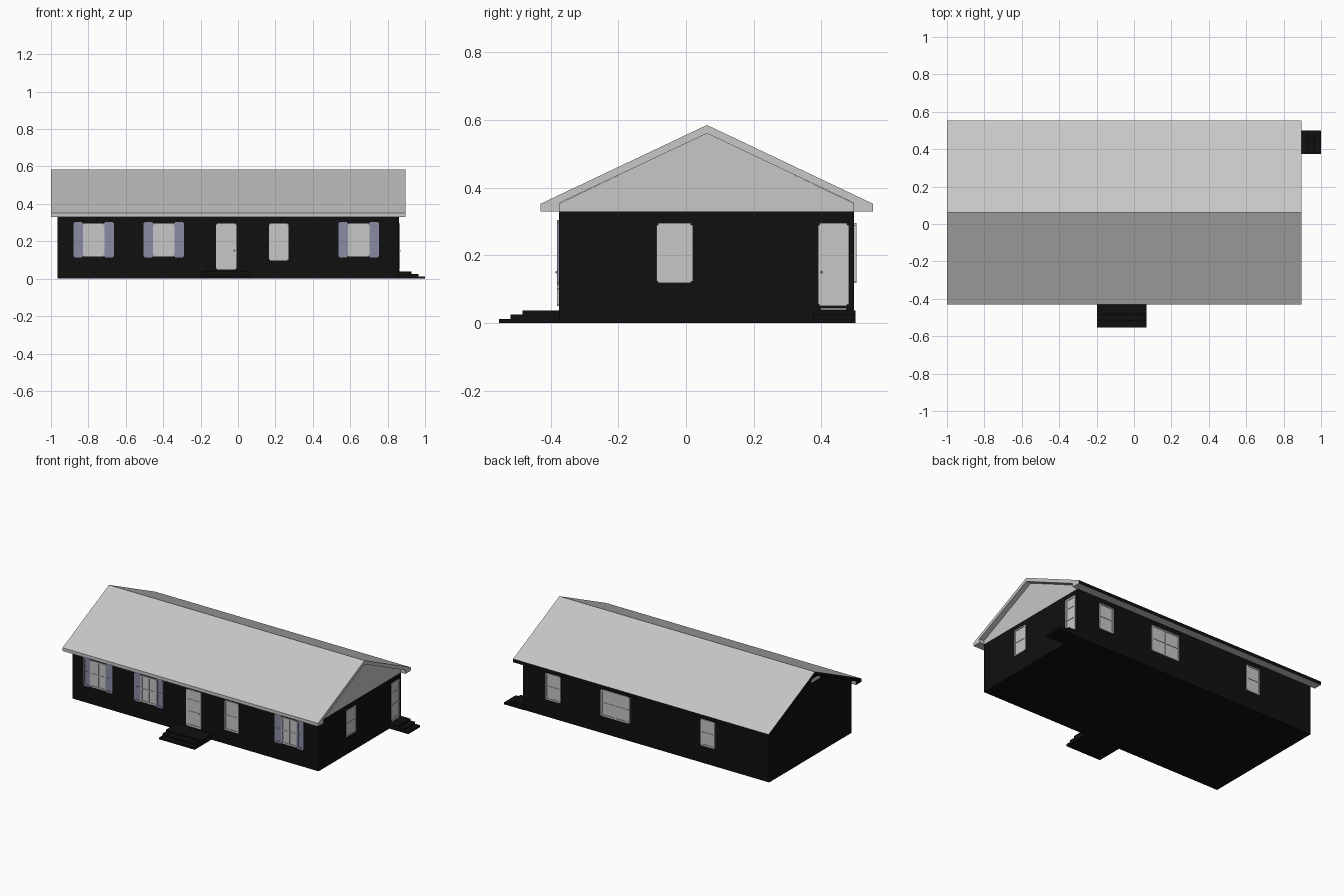
import bpy, bmesh
from mathutils import Vector

cube = bpy.data.objects.get("Cube")
if cube:
    bpy.data.objects.remove(cube, do_unlink=True)


def material(name, rgb):
    m = bpy.data.materials.new(name)
    m.use_nodes = True
    m.diffuse_color = (*rgb, 1)
    m.node_tree.nodes["Principled BSDF"].inputs["Base Color"].default_value = (*rgb, 1)
    return m


GREY = material("light grey", (0.57, 0.57, 0.57))
BLACK = material("near black", (0.005, 0.005, 0.005))
BLUE = material("slate blue", (0.25, 0.26, 0.37))

X0, X1, Y0, Y1 = -0.965, 0.86, -0.375, 0.497
EAVE, RIDGE_Y = 0.33, 0.062


def finish(name, bm, *mats):
    bmesh.ops.recalc_face_normals(bm, faces=bm.faces)
    mesh = bpy.data.meshes.new(name)
    bm.to_mesh(mesh)
    bm.free()
    for m in mats:
        mesh.materials.append(m)
    ob = bpy.data.objects.new(name, mesh)
    bpy.context.collection.objects.link(ob)
    return ob


def add_box(bm, lo, hi):
    verts = bmesh.ops.create_cube(bm, size=1)["verts"]
    lo, hi = Vector(lo), Vector(hi)
    for v in verts:
        v.co = (lo + hi) / 2 + v.co * (hi - lo)


def prism(name, profile, xa, xb, *mats, rule=None):
    """Extrude a y-z profile along x; rule picks the material per face."""
    bm = bmesh.new()
    face = bm.faces.new([bm.verts.new((xa, y, z)) for y, z in profile])
    new = bmesh.ops.extrude_face_region(bm, geom=[face])["geom"]
    for v in new:
        if isinstance(v, bmesh.types.BMVert):
            v.co.x = xb
    bmesh.ops.recalc_face_normals(bm, faces=bm.faces)
    if rule:
        for f in bm.faces:
            f.material_index = rule(f)
    return finish(name, bm, *mats)


# Wall orientation: place a point given along-wall, outward and height values
WALLS = {
    "front": lambda u, d, z: (u, Y0 - d, z),
    "back": lambda u, d, z: (u, Y1 + d, z),
    "side": lambda u, d, z: (X1 + d, u, z),
}


def panelled(name, wall, u0, u1, z0, z1, mat, edge, rails=(0.5,), mullions=(), back=0.002, trim=0.006):
    """Recessed panel with a notched raised frame, cross rails and mullions."""
    bm = bmesh.new()
    n = 0.005

    def bar(a, b, za, zb, depth):
        p, q = WALLS[wall](a, -0.004, za), WALLS[wall](b, depth, zb)
        add_box(bm, [min(i) for i in zip(p, q)], [max(i) for i in zip(p, q)])

    bar(u0 + n, u1 - n, z0 + n, z1 - n, back)
    for a in (u0, u1 - edge):
        bar(a, a + edge, z0 + n, z1 - n, trim)
    for za in (z0, z1 - edge):
        bar(u0 + n, u1 - n, za, za + edge, trim)
    for t in rails:
        zm = z0 + (z1 - z0) * t
        bar(u0 + edge, u1 - edge, zm - edge / 3, zm + edge / 3, trim * 0.8)
    for t in mullions:
        um = u0 + (u1 - u0) * t
        bar(um - edge / 2, um + edge / 2, z0 + edge, z1 - edge, trim * 0.9)
    return finish(name, bm, mat)


# House body
bm = bmesh.new()
add_box(bm, (X0, Y0, 0), (X1, Y1, EAVE))
finish("walls", bm, BLACK)

# Gable block: light end towards +x, dark end towards -x
prism("gables", [(Y0, EAVE), (Y1, EAVE), (Y1, 0.353), (RIDGE_Y, 0.561), (Y0, 0.353)],
      X0, X1, GREY, BLACK, rule=lambda f: int(f.normal.x < -0.5))

# Roof slab with flat soffits; back fascia and -x rake are dark
roof_profile = [(-0.43, EAVE), (-0.43, 0.352), (RIDGE_Y, 0.585), (0.553, 0.352), (0.553, EAVE),
                (Y1 - 0.002, EAVE), (Y1 - 0.002, 0.355), (RIDGE_Y, 0.56),
                (Y0 + 0.002, 0.355), (Y0 + 0.002, EAVE)]
prism("roof", roof_profile, -1, 0.895, GREY, BLACK,
      rule=lambda f: int(f.normal.x < -0.5 or (f.normal.y > 0.9 and f.calc_center_median().y > 0.52)))

# Small vent on the dark gable
bm = bmesh.new()
add_box(bm, (X0 - 0.004, -0.035, 0.5), (X0 + 0.004, 0.055, 0.52))
finish("gable_vent", bm, GREY)

# Front windows with pairs of shutters
SILL, HEAD = 0.118, 0.295
for i, u in enumerate((-0.772, -0.397, 0.645), 1):
    panelled(f"front_window_{i}", "front", u - 0.058, u + 0.058, SILL, HEAD, GREY, 0.009, mullions=(0.5,))
    for side, s in (("right", -1), ("left", 1)):
        a, b = sorted((u + s * 0.056, u + s * 0.108))
        panelled(f"shutter_{i}_{side}", "front", a, b, 0.113, 0.304, BLUE, 0.01)
panelled("front_tall_window", "front", 0.165, 0.27, 0.097, HEAD, GREY, 0.009)

# Back and side windows
panelled("back_window_left", "back", 0.58, 0.69, SILL, HEAD, GREY, 0.009)
panelled("back_double_window", "back", 0.065, 0.28, SILL, HEAD, GREY, 0.009, mullions=(0.5,))
panelled("back_window_right", "back", -0.565, -0.46, SILL, HEAD, GREY, 0.009)
panelled("side_window", "side", -0.087, 0.02, SILL, HEAD, GREY, 0.009)

# Doors with knobs and the side threshold
panelled("front_door", "front", -0.117, -0.008, 0.05, HEAD, GREY, 0.012, rails=(0.4, 0.72))
panelled("side_door", "side", 0.39, 0.481, 0.05, HEAD, GREY, 0.012, rails=(0.4, 0.72))
for name, wall, u in (("front_knob", "front", -0.02), ("side_knob", "side", 0.4)):
    bm = bmesh.new()
    bmesh.ops.create_icosphere(bm, subdivisions=1, radius=0.004)
    bmesh.ops.translate(bm, verts=bm.verts, vec=WALLS[wall](u, 0.007, 0.15))
    finish(name, bm, GREY)
bm = bmesh.new()
add_box(bm, (X1 - 0.004, 0.397, 0.039), (X1 + 0.006, 0.474, 0.045))
finish("side_threshold", bm, GREY)

# Three-tread stoops at both doors
front, side = bmesh.new(), bmesh.new()
for k in range(3):
    top = 0.0125 * (k + 1)
    add_box(front, (-0.197, -0.553 + 0.035 * k, 0), (0.066, Y0 + 0.01, top))
    add_box(side, (X1 - 0.01, 0.375, 0), (1 - 0.036 * k, 0.5, top))
finish("front_steps", front, BLACK)
finish("side_steps", side, BLACK)
